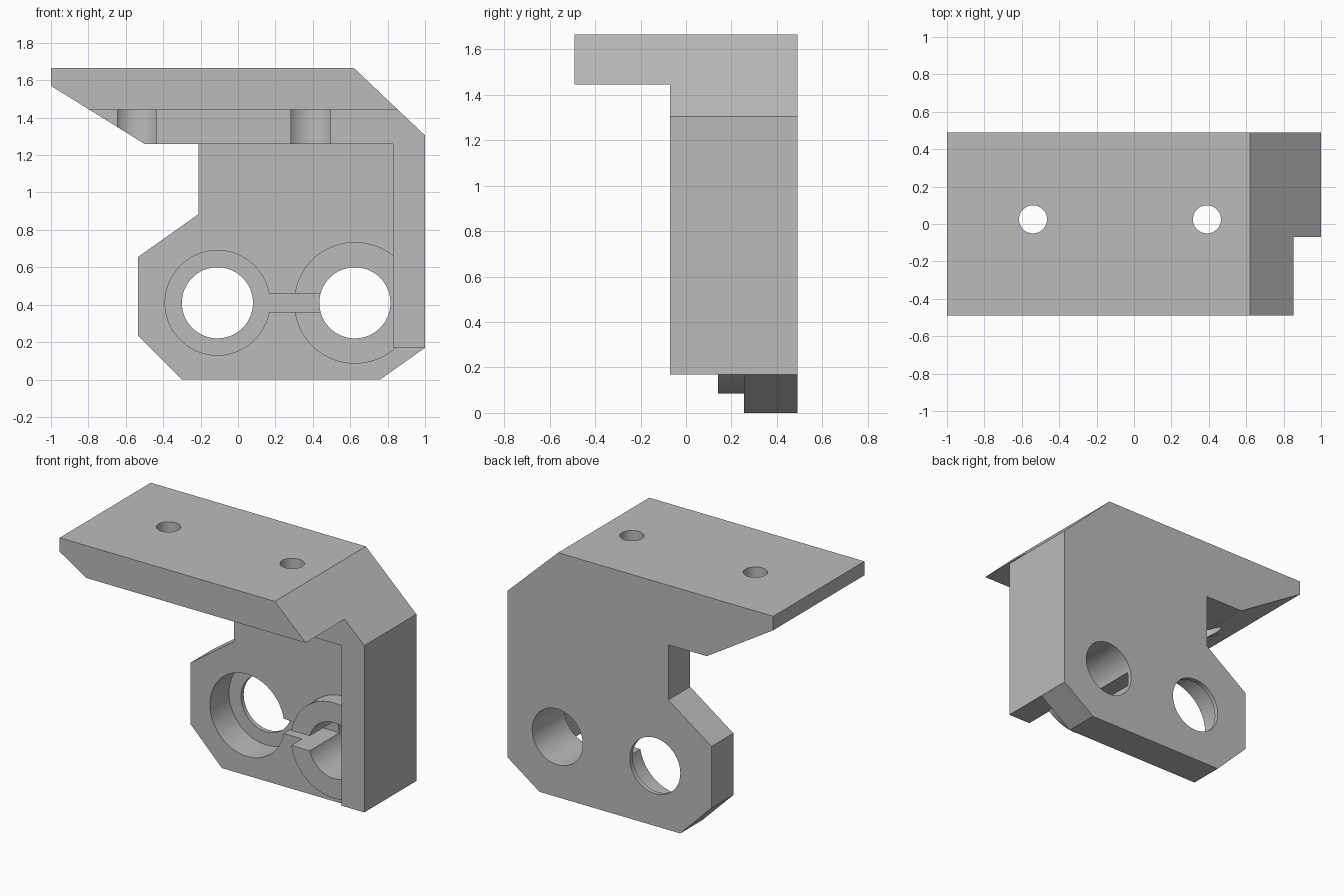
import bpy
import bmesh
import math
from mathutils import Matrix

cube = bpy.data.objects.get("Cube")
if cube:
    bpy.data.objects.remove(cube, do_unlink=True)

grey = bpy.data.materials.new("matte grey")
grey.use_nodes = True
grey.diffuse_color = (0.5, 0.5, 0.5, 1)
grey.node_tree.nodes["Principled BSDF"].inputs["Base Color"].default_value = (0.5, 0.5, 0.5, 1)

BACK, PLATE_FRONT, FRAME_FRONT, SLAB_FRONT = 0.49, 0.255, -0.07, -0.49
POCKET_FLOOR = 0.46


def finish(name, bm):
    bmesh.ops.recalc_face_normals(bm, faces=bm.faces)
    mesh = bpy.data.meshes.new(name)
    bm.to_mesh(mesh)
    bm.free()
    mesh.materials.append(grey)
    obj = bpy.data.objects.new(name, mesh)
    bpy.context.collection.objects.link(obj)
    return obj


def prism(name, profile, y0, y1):
    """Extrude an x-z outline from y0 to y1."""
    bm = bmesh.new()
    face = bm.faces.new([bm.verts.new((x, y0, z)) for x, z in profile])
    ext = bmesh.ops.extrude_face_region(bm, geom=[face])
    verts = [v for v in ext["geom"] if isinstance(v, bmesh.types.BMVert)]
    bmesh.ops.translate(bm, verts=verts, vec=(0, y1 - y0, 0))
    return finish(name, bm)


def box(name, x0, x1, y0, y1, z0, z1):
    return prism(name, [(x0, z0), (x1, z0), (x1, z1), (x0, z1)], y0, y1)


def cylinder(name, radius, a, b, start, end, axis):
    """Cylinder along Y (a, b = x, z) or along Z (a, b = x, y)."""
    mid = (start + end) / 2
    if axis == "Y":
        place = Matrix.Translation((a, mid, b)) @ Matrix.Rotation(math.pi / 2, 4, "X")
    else:
        place = Matrix.Translation((a, b, mid))
    bm = bmesh.new()
    bmesh.ops.create_cone(bm, cap_ends=True, segments=96, radius1=radius,
                          radius2=radius, depth=end - start, matrix=place)
    return finish(name, bm)


def combine(target, tool, operation="DIFFERENCE"):
    tool.hide_render = True
    mod = target.modifiers.new(tool.name, "BOOLEAN")
    mod.operation = operation
    mod.solver = "EXACT"
    mod.object = tool
    bpy.context.view_layer.objects.active = target
    bpy.ops.object.modifier_apply(modifier=mod.name)
    bpy.data.objects.remove(tool, do_unlink=True)


# Full outline of the bracket, extruded to the depth of the top slab
outline = [(-0.30, 0), (0.76, 0), (1, 0.17), (1, 1.305), (0.62, 1.665),
           (-1, 1.665), (-1, 1.57), (-0.5, 1.26), (-0.21, 1.26),
           (-0.21, 0.885), (-0.535, 0.655), (-0.535, 0.235)]
bracket = prism("mounting_bracket", outline, SLAB_FRONT, BACK)

# Clear the space under the slab, then in front of the back plate
combine(bracket, box("under_slab", -2, 2, -1, FRAME_FRONT, -1, 1.445))
recess = [(-2, -1), (2, -1), (2, 0.17), (0.83, 0.17), (0.83, 1.26), (-2, 1.26)]
combine(bracket, prism("plate_recess", recess, -1, PLATE_FRONT))

# Round boss on the plate
left_x, right_x, bore_z = -0.11, 0.625, 0.41
combine(bracket, cylinder("boss", 0.325, right_x, bore_z, 0.14, 0.35, "Y"), "UNION")

# Large bores, the bearing pocket and the slot joining them
for x in (left_x, right_x):
    combine(bracket, cylinder("bore", 0.19, x, bore_z, 0.0, 0.6, "Y"))
combine(bracket, cylinder("pocket", 0.28, left_x, bore_z, 0.0, POCKET_FLOOR, "Y"))
combine(bracket, box("slot", 0.0, 0.55, 0.0, POCKET_FLOOR, 0.36, 0.46))

# Screw holes through the slab, with wide counterbores from below
for x in (-0.54, 0.39):
    combine(bracket, cylinder("screw_hole", 0.075, x, 0.025, 1.0, 2.0, "Z"))
    combine(bracket, cylinder("counterbore", 0.142, x, 0.025, 1.0, 1.445, "Z"))

# Smooth bores, sharp edges
bpy.ops.object.select_all(action="DESELECT")
bracket.select_set(True)
bpy.context.view_layer.objects.active = bracket
bpy.ops.object.shade_smooth_by_angle(angle=math.radians(30))
